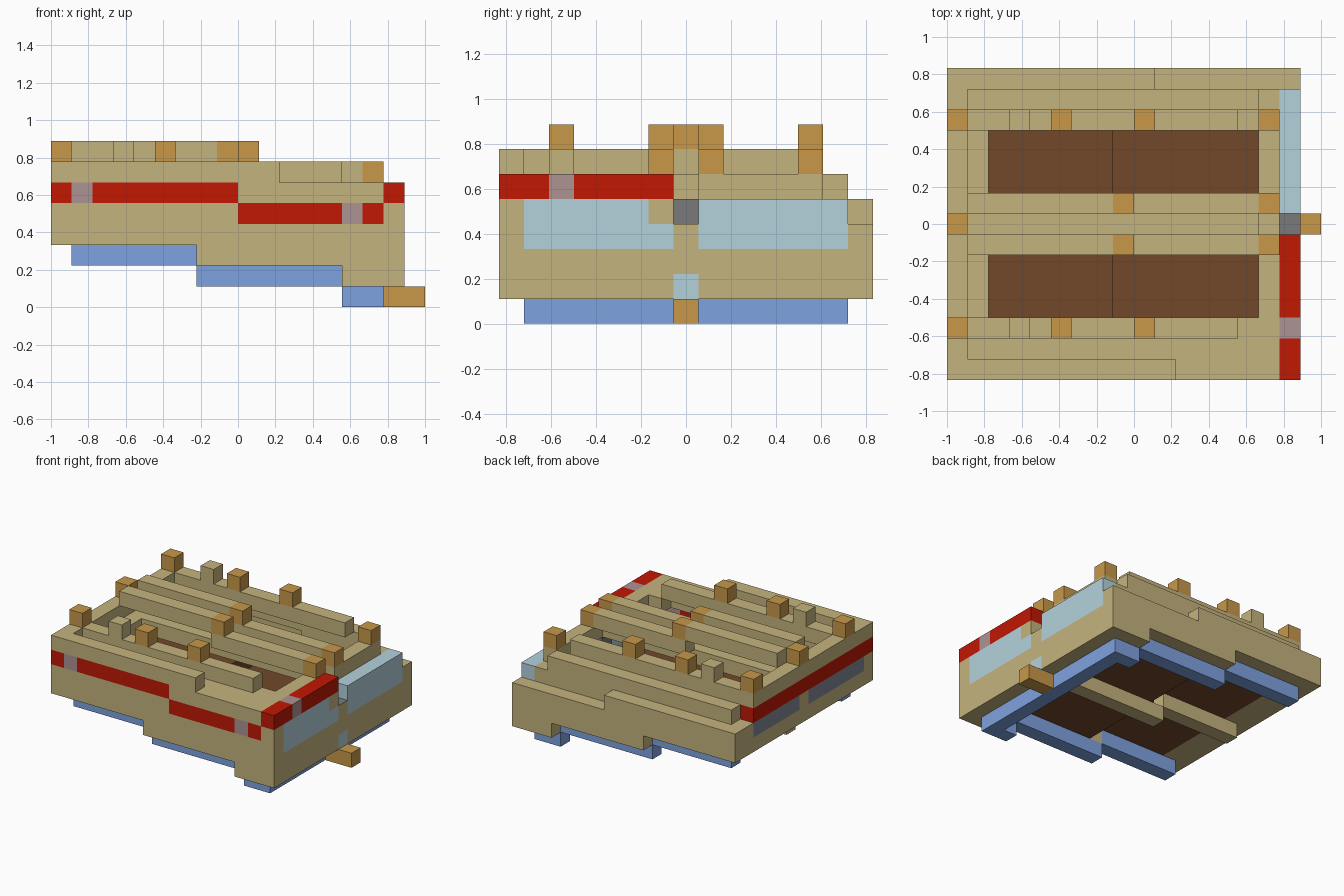
import bpy, bmesh
from mathutils import Vector

cube = bpy.data.objects.get("Cube")
if cube:
    bpy.data.objects.remove(cube)

UNIT = 1 / 9
ORIGIN = Vector((-1, -7.5 * UNIT, 0))


def linear(v):
    v /= 255
    return v / 12.92 if v <= 0.04045 else ((v + 0.055) / 1.055) ** 2.4


def material(name, rgb):
    colour = [linear(v) for v in rgb] + [1]
    mat = bpy.data.materials.new(name)
    mat.use_nodes = True
    mat.diffuse_color = colour
    mat.node_tree.nodes["Principled BSDF"].inputs["Base Color"].default_value = colour
    return mat


palette = {
    "tan": (197, 180, 126), "gold": (200, 152, 74), "red": (193, 24, 4),
    "mauve": (174, 147, 148), "pale_blue": (180, 210, 220), "blue": (126, 162, 224),
    "brown": (114, 72, 42), "grey": (122, 122, 122), "slate": (132, 136, 152),
}
names = list(palette)
mats = [material(n, palette[n]) for n in names]
cells = {}


def span(v):
    return range(v, v + 1) if isinstance(v, int) else range(v[0], v[1] + 1)


def block(part, colour, i, j, k):
    """Fill an inclusive block of unit cells."""
    for a in span(i):
        for b in span(j):
            for c in span(k):
                cells[a, b, c] = (part, colour)


# Hollow hull: side walls and bottom edge, with stepped underside
for run, low in (((0, 6), 3), ((7, 13), 2), ((14, 16), 1)):
    block("hull", "tan", run, 0, (low, 4))
    block("hull", "tan", run, 14, (low, 3))
    for j in (1, 13):
        block("hull", "tan", run, j, low)
block("hull", "tan", (0, 15), 0, 5)
block("hull", "tan", (0, 9), 14, 4)
block("hull", "tan", 0, (1, 13), (3, 4))
block("hull", "tan", 1, (1, 13), 3)
block("hull", "tan", 15, (1, 13), 1)
block("hull", "tan", 16, (0, 13), (1, 4))

# Bulwarks
block("bulwark", "tan", 0, (0, 12), 6)
block("bulwark", "tan", (0, 10), 0, 6)

# Brown floor at two levels, with a keel below
block("floor", "brown", (2, 7), (2, 12), 3)
block("floor", "brown", (8, 14), (2, 12), 2)
block("keel", "tan", (1, 6), 7, 2)
block("keel", "tan", (7, 13), 7, 1)

# Deck bars around the two open wells
block("deck", "tan", (1, 15), 1, 5)
block("deck", "tan", 14, 2, 5)
block("deck", "tan", 1, (2, 12), 5)
for j in ((2, 6), (8, 12)):
    block("deck", "tan", 15, j, 5)
block("deck", "tan", (1, 14), 7, 5)
block("deck", "tan", (1, 14), 13, 5)
block("deck", "tan", (10, 15), 13, 4)
block("deck", "tan", 14, 12, 4)

# Side rails with posts
for j in (2, 12):
    block("side_rail", "tan", (1, 13), j, 6)
    block("side_rail", "tan", 3, j, 7)
    for i in (0, 5, 9):
        block("post", "gold", i, j, 7)
block("post", "gold", 15, 12, 6)
block("post", "gold", 0, 7, 7)

# Stepped centre rails with gold ends
for j in (6, 8):
    block("centre_rail", "tan", (1, 7), j, 7)
    block("centre_rail", "tan", (8, 14), j, 6)
    block("post", "gold", 8, j, 7)
    block("post", "gold", 15, j, 6)

# Red trim bands with mauve breaks
block("trim", "red", 0, (0, 12), 5)
block("trim", "red", (0, 8), 0, 5)
block("trim", "mauve", 1, 0, 5)
block("trim", "red", (9, 15), 0, 4)
block("trim", "mauve", 14, 0, 4)
block("trim", "red", 16, (0, 6), 5)
block("trim", "mauve", 16, 2, 5)

# Pale panels on the end wall, and the notch between them
block("end_panel", "pale_blue", 16, (1, 6), (3, 4))
block("end_panel", "pale_blue", 16, (8, 13), (3, 4))
block("end_panel", "pale_blue", 16, 7, 1)
block("hull", "tan", 16, 6, 4)
del cells[16, 7, 4]
block("hatch", "grey", 15, 7, 4)

# Slate panels on the opposite end
block("rear_panel", "slate", 0, (1, 6), 4)
block("rear_panel", "slate", 0, (8, 12), 4)

# Blue runners below, and the spar
for j in (1, 13):
    block("runner", "blue", (1, 6), j, 2)
    block("runner", "blue", (7, 13), j, 1)
    block("runner", "blue", 14, j, 0)
block("runner", "blue", 15, (1, 13), 0)
block("spar", "gold", (16, 17), 7, 0)

# Upper faces around the notch that differ from their block
top_colour = {(16, 7, 3): "grey", (15, 7, 4): "tan"}

# Emit only exposed faces, one object per part
meshes = {part: bmesh.new() for part, _ in cells.values()}
for cell, (part, colour) in cells.items():
    bm = meshes[part]
    base = Vector(cell)
    for axis in range(3):
        for side in (0, 1):
            step = Vector((0, 0, 0))
            step[axis] = 2 * side - 1
            if tuple(int(v) for v in base + step) in cells:
                continue
            u, v = Vector((0, 0, 0)), Vector((0, 0, 0))
            u[(axis + 1) % 3] = v[(axis + 2) % 3] = 1
            start = base + step * side
            ring = [start, start + u, start + u + v, start + v]
            if not side:
                ring.reverse()
            face = bm.faces.new([bm.verts.new(ORIGIN + p * UNIT) for p in ring])
            is_top = axis == 2 and side == 1
            shade = top_colour.get(cell, colour) if is_top else colour
            face.material_index = names.index(shade)

for part, bm in meshes.items():
    bmesh.ops.remove_doubles(bm, verts=bm.verts[:], dist=0.001)
    bmesh.ops.dissolve_limit(bm, angle_limit=0.01, verts=bm.verts[:],
                             edges=bm.edges[:], delimit={'MATERIAL'})
    mesh = bpy.data.meshes.new(part)
    for mat in mats:
        mesh.materials.append(mat)
    bm.to_mesh(mesh)
    bm.free()
    bpy.context.collection.objects.link(bpy.data.objects.new(part, mesh))
